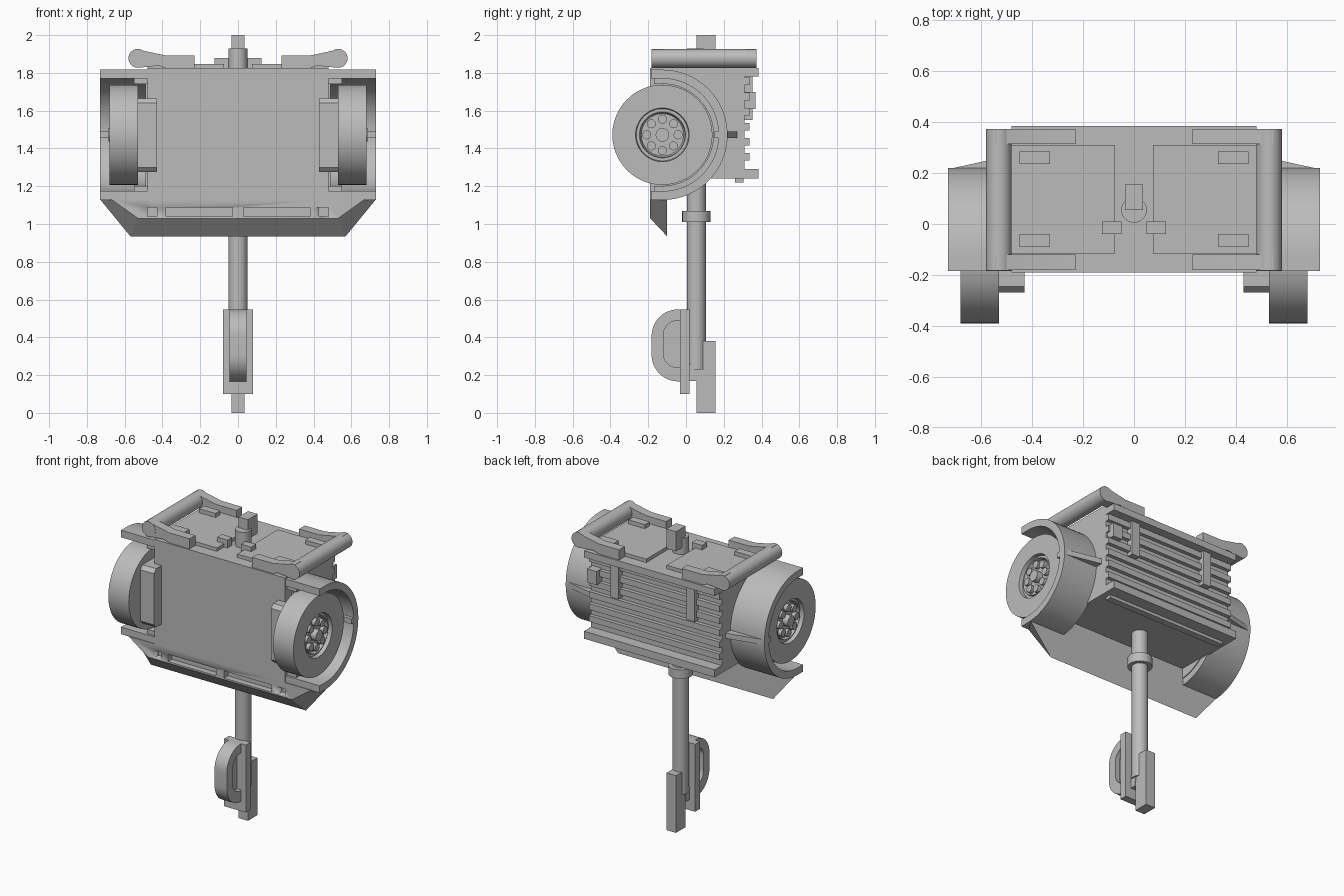
import bpy, bmesh, math
from mathutils import Vector

cube = bpy.data.objects.get("Cube")
if cube:
    bpy.data.objects.remove(cube, do_unlink=True)

GREY = bpy.data.materials.new("plain_grey")
GREY.use_nodes = True
GREY.diffuse_color = (0.5, 0.5, 0.5, 1)
GREY.node_tree.nodes["Principled BSDF"].inputs["Base Color"].default_value = (0.5, 0.5, 0.5, 1)


def finish(name, bm, mirror=False):
    bmesh.ops.recalc_face_normals(bm, faces=bm.faces)
    mesh = bpy.data.meshes.new(name)
    bm.to_mesh(mesh)
    bm.free()
    mesh.materials.append(GREY)
    mesh.shade_smooth()
    mesh.set_sharp_from_angle(angle=math.radians(30))
    ob = bpy.data.objects.new(name, mesh)
    bpy.context.collection.objects.link(ob)
    if mirror:
        ob.modifiers.new("Mirror", "MIRROR")
    return ob


def place(p, axis, d):
    co = list(p)
    co.insert(axis, d)
    return co


def loft(name, pts_a, pts_b, axis, a, b, mirror=False):
    """Solid between two matching outlines standing at a and b along an axis."""
    bm = bmesh.new()
    va = [bm.verts.new(place(p, axis, a)) for p in pts_a]
    vb = [bm.verts.new(place(p, axis, b)) for p in pts_b]
    bm.faces.new(va)
    bm.faces.new(vb[::-1])
    n = len(va)
    for i in range(n):
        j = (i + 1) % n
        bm.faces.new((va[i], vb[i], vb[j], va[j]))
    return finish(name, bm, mirror)


def prism(name, pts, axis, a, b, mirror=False):
    return loft(name, pts, pts, axis, a, b, mirror)


def box(name, x0, x1, y0, y1, z0, z1, mirror=False):
    return prism(name, [(x0, y0), (x1, y0), (x1, y1), (x0, y1)], 2, z0, z1, mirror)


def arc(cx, cy, r, start, end, n=24):
    steps = [math.radians(start + (end - start) * i / n) for i in range(n + 1)]
    return [(cx + r * math.cos(t), cy + r * math.sin(t)) for t in steps]


def circle(cx, cy, r, n=32):
    return arc(cx, cy, r, 0, 360, n)[:-1]


def revolve_x(name, profile, cy, cz, n=48):
    """Spin (radius, x) points about an axis along x."""
    bm = bmesh.new()
    vs = [bm.verts.new((x, cy, cz + r)) for r, x in profile]
    es = [bm.edges.new(e) for e in zip(vs, vs[1:])]
    bmesh.ops.spin(bm, geom=vs + es, cent=(0, cy, cz), axis=Vector((1, 0, 0)),
                   angle=math.tau, steps=n)
    bmesh.ops.remove_doubles(bm, verts=bm.verts, dist=0.0005)
    return finish(name, bm, True)


# Main housing with top and bottom flanges
box("housing", -.48, .48, -.19, .31, 1.24, 1.825)
box("top_flange", -.48, .48, .29, .385, 1.78, 1.825)
box("bottom_flange", -.48, .48, .29, .385, 1.24, 1.29)
box("bottom_rail", -.44, .44, .26, .305, 1.22, 1.25)

# Cooling fins, clips and small box on the back
for i in range(6):
    z = 1.335 + i * .08
    box("cooling_fin", -.48, .48, .3, .335, z, z + .04)
box("back_clip", .25, .31, .3, .352, 1.55, 1.78, True)
box("back_small_box", .4, .47, .3, .367, 1.61, 1.7)

# Chin apron under the front, with slots between its ribs
def both_sides(half):
    return half + [(-x, z) for x, z in half[::-1]]

apron = loft("front_apron",
             both_sides([(.48, 1.25), (.48, 1.13), (.67, 1.13), (.53, 1.03)]),
             both_sides([(.48, 1.25), (.48, 1.13), (.73, 1.13), (.57, .935)]),
             1, -.19, -.10)
slots = [(-.48, -.43), (-.38, -.03), (.03, .38), (.43, .48)]
for x0, x1 in slots:
    cutter = box("slot_cutter", x0, x1, -.3, -.15, 1.04, 1.088)
    cutter.hide_render = True
    mod = apron.modifiers.new("Slot", "BOOLEAN")
    mod.operation, mod.object = "DIFFERENCE", cutter
    bpy.context.view_layer.objects.active = apron
    bpy.ops.object.modifier_apply(modifier=mod.name)
    bpy.data.objects.remove(cutter, do_unlink=True)

# Wheel wells: arched fender, inner lip and back wall
CY, CZ = -.125, 1.472

def arch(r_out, r_in, front):
    outer = [(front, CZ - r_out)] + arc(CY, CZ, r_out, -90, 90, 40) + [(front, CZ + r_out)]
    inner = [(front, CZ + r_in)] + arc(CY, CZ, r_in, 90, -90, 40) + [(front, CZ - r_in)]
    return outer + inner

prism("fender", arch(.345, .298, -.185), 0, .47, .73, True)
prism("fender_lip", arch(.3, .27, -.17), 0, .47, .55, True)
prism("fender_back_wall", arc(CY, CZ, .3, -90, 90), 0, .465, .49, True)
prism("fender_rear_fin", [(.47, .15), (.73, .15), (.73, .215), (.47, .272)], 2, 1.455, 1.49, True)

# Wheels with dished hubs and bolts
revolve_x("wheel", [(0, .53), (.265, .53), (.265, .68), (.142, .68), (.138, .655),
                    (.122, .655), (.12, .665), (.112, .645), (0, .645)], CY, CZ)
prism("hub_cap", circle(CY, CZ, .036, 20), 0, .63, .685, True)
for y, z in circle(CY, CZ, .083, 8):
    prism("wheel_bolt", circle(y, z, .024, 16), 0, .63, .67, True)

# Chamfered axle mounts
prism("axle_mount", [(-.1, 1.275), (-.245, 1.275), (-.268, 1.3), (-.268, 1.64),
                     (-.245, 1.665), (-.1, 1.665)], 0, .43, .54, True)

# Lift handles: a round bar on two shaped arms
prism("handle_bar", circle(.53, 1.877, .05), 1, -.182, .373, True)
arm = [(.23, 1.825), (.38, 1.825), (.42, 1.838), (.53, 1.827), (.575, 1.86),
       (.545, 1.926), (.38, 1.892), (.23, 1.892)]
for y0 in (-.18, .313):
    prism("handle_arm", arm, 1, y0, y0 + .06, True)

# Top hatches and latches
box("top_hatch", .075, .48, -.115, .31, 1.82, 1.848, True)
for y0 in (-.09, .235):
    box("hatch_hinge", .33, .45, y0, y0 + .05, 1.84, 1.875, True)
box("hatch_latch", .05, .125, -.04, .01, 1.82, 1.878, True)

# Central mast with collar, top block and foot
prism("mast", circle(0, .055, .05), 2, .23, 1.93)
prism("mast_collar", circle(0, .055, .075), 2, 1.01, 1.07)
box("mast_top_block", -.035, .035, .055, .155, 1.87, 2)
box("mast_foot", -.035, .035, .055, .155, 0, .38)
box("foot_bracket", -.04, .04, .01, .06, .2, .26)

# Grip plate with a D shaped handle and narrower centre panel
box("grip_plate", -.08, .08, -.032, .018, .1, .548)
box("grip_spacer", -.04, .04, .01, .055, .17, .225)

def d_shape(front, z0, z1, r):
    return ([(-.03, z0), (-.03, z1)] + arc(front + r, z1 - r, r, 90, 180, 12)
            + arc(front + r, z0 + r, r, 180, 270, 12))

outer, inner = d_shape(-.182, .167, .548, .14), d_shape(-.12, .24, .488, .075)
ring = outer[1:] + outer[:1] + inner[:1] + inner[:0:-1]
prism("grip_loop", ring, 0, -.045, .045)
prism("grip_centre", d_shape(-.13, .23, .5, .08), 0, -.015, .015)
